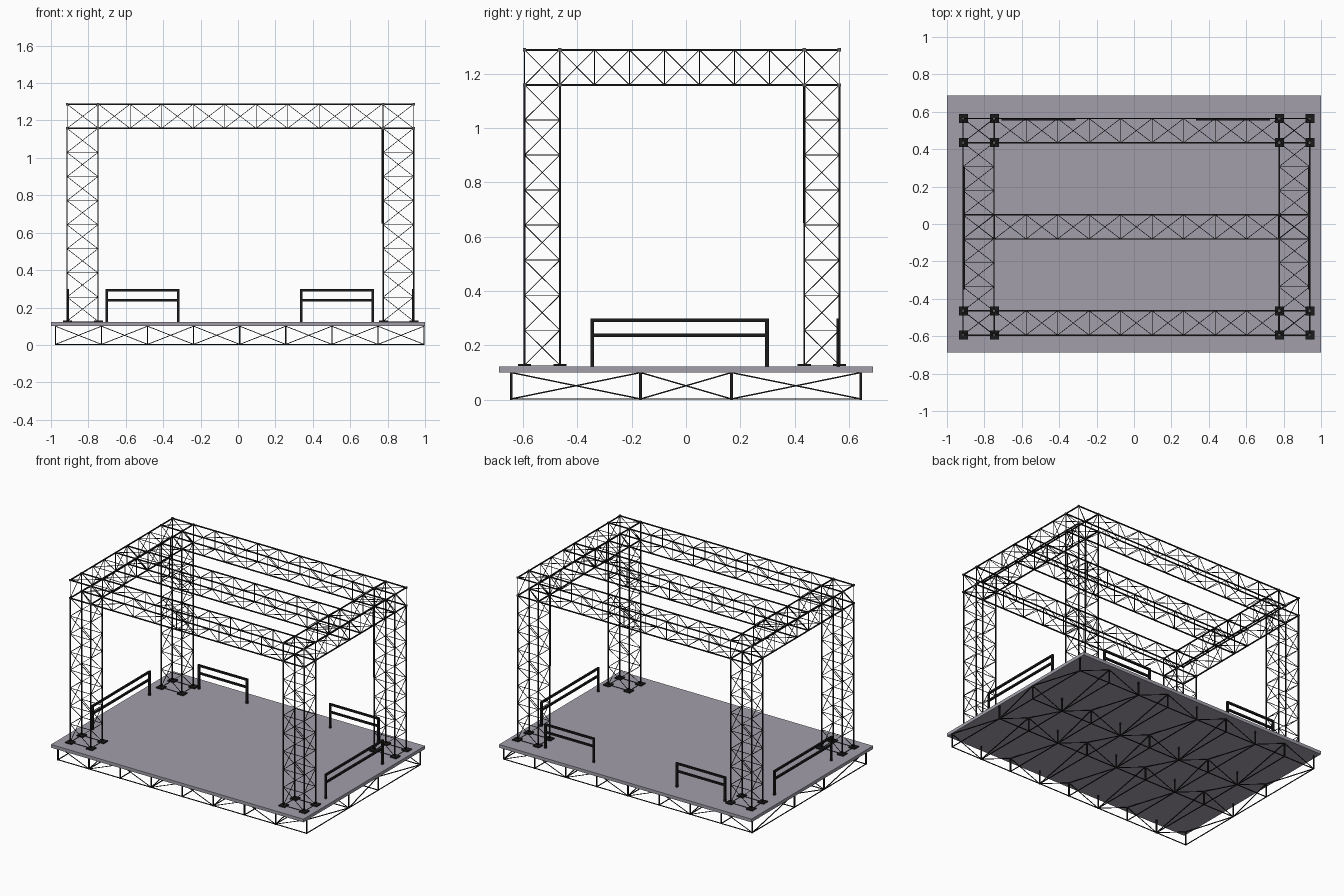
import bpy, bmesh
from mathutils import Vector, Matrix

if "Cube" in bpy.data.objects:
    bpy.data.objects.remove(bpy.data.objects["Cube"])


def material(name, rgb):
    m = bpy.data.materials.new(name)
    m.diffuse_color = (*rgb, 1)
    m.use_nodes = True
    m.node_tree.nodes["Principled BSDF"].inputs["Base Color"].default_value = m.diffuse_color
    return m


BLACK = material("black steel", (0.011, 0.011, 0.011))
GREY = material("deck grey", (0.36, 0.345, 0.405))
CAP = material("tube end grey", (0.12, 0.12, 0.12))


def finish(bm, name, mat):
    me = bpy.data.meshes.new(name)
    bm.to_mesh(me)
    bm.free()
    me.materials.append(mat)
    ob = bpy.data.objects.new(name, me)
    bpy.context.collection.objects.link(ob)
    return ob


def box(bm, c, s):
    bmesh.ops.create_cube(bm, size=1, matrix=Matrix.Translation(c) @ Matrix.Diagonal((*s, 1)))


def bar(bm, a, b, t):
    """Square rod of thickness t from a to b."""
    a, b = Vector(a), Vector(b)
    d = b - a
    up = Vector((0, 0, 1)) if abs(d.normalized().z) < 0.99 else Vector((0, 1, 0))
    z = d.normalized()
    x = up.cross(z).normalized()
    y = z.cross(x)
    rot = Matrix((x, y, z)).transposed().to_4x4()
    bmesh.ops.create_cube(bm, size=1, matrix=Matrix.Translation((a + b) / 2) @ rot
                          @ Matrix.Diagonal((t, t, d.length, 1)))


CHORD, WEB = 0.007, 0.003


def truss(name, lo, hi, axis, n):
    """Box truss: four chords, square frames and alternating diagonals."""
    bm = bmesh.new()
    u, v = [i for i in range(3) if i != axis]
    corners = [(lo[u], lo[v]), (hi[u], lo[v]), (hi[u], hi[v]), (lo[u], hi[v])]

    def pt(c, k):
        p = [0, 0, 0]
        p[u], p[v] = corners[c % 4]
        p[axis] = lo[axis] + (hi[axis] - lo[axis]) * k / n
        return p

    for c in range(4):
        bar(bm, pt(c, 0), pt(c, n), CHORD)
        for k in range(n + 1):
            bar(bm, pt(c, k), pt(c + 1, k), WEB)
        for k in range(n):
            if k % 2:
                bar(bm, pt(c, k), pt(c + 1, k + 1), WEB)
            else:
                bar(bm, pt(c + 1, k), pt(c, k + 1), WEB)
    return finish(bm, name, BLACK)


# Deck
bm = bmesh.new()
box(bm, (0, 0, 0.1115), (2, 1.375, 0.023))
finish(bm, "deck", GREY)

# Under-deck support frame
X = [-0.976 + 0.2463 * i for i in range(9)]
Y = [-0.643, -0.167, 0.167, 0.643]
Z0, Z1 = 0.003, 0.1
bm = bmesh.new()
for x in X:
    for y in Y:
        box(bm, (x, y, Z1 / 2), (0.006, 0.01, Z1))
for j, y in enumerate(Y):
    bar(bm, (X[0], y, Z0), (X[-1], y, Z0), 0.005)
    for i in range(8):
        a, b = (Z0, Z1) if (i + j) % 2 else (Z1, Z0)
        bar(bm, (X[i], y, a), (X[i + 1], y, b), 0.004)
for i, x in enumerate(X):
    bar(bm, (x, Y[0], Z0), (x, Y[-1], Z0), 0.005)
    for j in range(3):
        a, b = (Z0, Z1) if (i + j) % 2 else (Z1, Z0)
        bar(bm, (x, Y[j], a), (x, Y[j + 1], b), 0.005)
finish(bm, "support_frame", BLACK)

# Towers with base plates
XS = {"left": (-0.914, -0.749), "right": (0.776, 0.939)}
YS = {"front": (-0.594, -0.464), "back": (0.435, 0.564)}
BASE, MID, TOP = 0.127, 1.158, 1.287
plates, caps = bmesh.new(), bmesh.new()
for xn, xs in XS.items():
    for yn, ys in YS.items():
        truss(f"{yn}_{xn}_tower", (xs[0], ys[0], BASE), (xs[1], ys[1], MID), 2, 8)
        for x in xs:
            for y in ys:
                box(plates, (x + 0.002, y, 0.1275), (0.048, 0.048, 0.008))
                # end caps of the roof chords
                for z in (MID, TOP):
                    box(caps, (x, y, z), (0.012, 0.012, 0.012))
finish(plates, "base_plates", BLACK)
finish(caps, "corner_caps", CAP)

# Roof trusses
XA, XB = -0.914, 0.939
for yn, ys in {**YS, "middle": (-0.08, 0.049)}.items():
    truss(f"{yn}_roof_truss", (XA, ys[0], MID), (XB, ys[1], TOP), 0, 11)
for xn, xs in XS.items():
    truss(f"{xn}_roof_truss", (xs[0], -0.594, MID), (xs[1], 0.564, TOP), 1, 9)

# Thick bar on the back right tower
bm = bmesh.new()
box(bm, (0.772, 0.435, 0.905), (0.009, 0.008, 0.51))
finish(bm, "tower_bar", BLACK)


# Railings
def railing(name, a, b):
    bm = bmesh.new()
    t = 0.013
    for p in (a, b):
        bar(bm, (*p, 0.12), (*p, 0.298), t)
    for z in (0.238, 0.292):
        bar(bm, (*a, z), (*b, z), t)
    finish(bm, name, BLACK)


railing("left_railing", (-0.909, -0.345), (-0.909, 0.298))
railing("right_railing", (0.936, -0.345), (0.936, 0.298))
railing("back_left_railing", (-0.702, 0.56), (-0.32, 0.56))
railing("back_right_railing", (0.338, 0.56), (0.72, 0.56))
